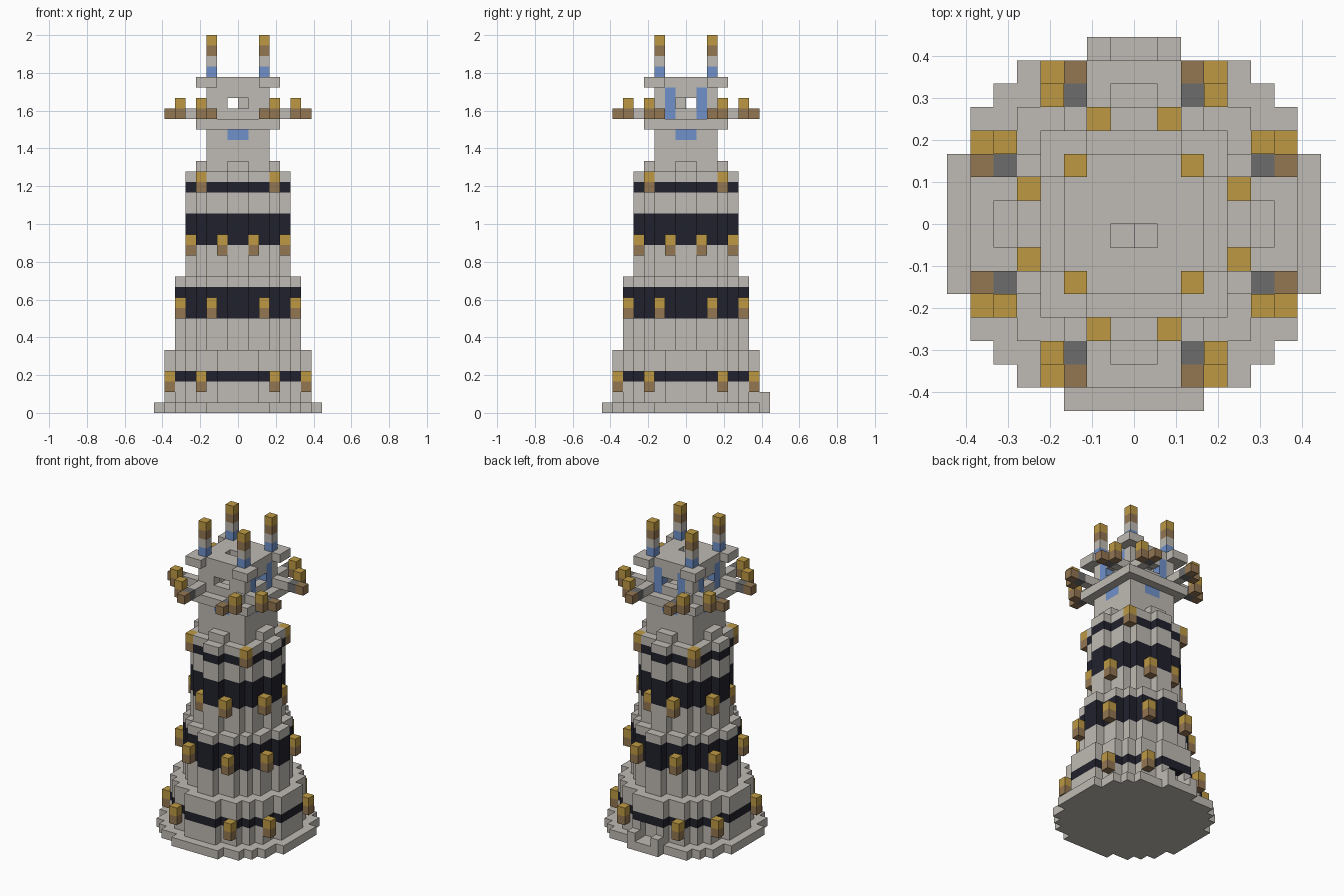
import bpy, bmesh, math
from mathutils import Vector

cube = bpy.data.objects.get("Cube")
if cube:
    bpy.data.objects.remove(cube)

U = 1 / 18                      # edge of one block


def make_material(name, rgb):
    lin = [((c / 255 + 0.055) / 1.055) ** 2.4 for c in rgb] + [1]
    m = bpy.data.materials.new(name)
    m.use_nodes = True
    m.diffuse_color = lin
    m.node_tree.nodes["Principled BSDF"].inputs["Base Color"].default_value = lin
    return m


COLOURS = {
    "stone": (191, 186, 179), "black": (32, 33, 44), "gold": (189, 153, 67),
    "wood": (147, 118, 82), "blue": (112, 145, 203), "iron": (108, 108, 108),
}
NAMES = list(COLOURS)
MATS = [make_material(n, c) for n, c in COLOURS.items()]

blocks = {}                     # cell -> (part, colour)


def ring(i):
    """Distance of a cell index from the axis, 0 for the two middle rows."""
    return i if i >= 0 else -i - 1


def put(part, colour, x, y, z):
    blocks[x, y, z] = (part, colour)


def layer(part, colour, z, inside):
    for x in range(-8, 8):
        for y in range(-8, 8):
            if inside(ring(x), ring(y)):
                put(part, colour, x, y, z)


def spread(part, colour, a, b, z):
    """One block repeated in every mirrored and swapped place."""
    layer(part, colour, z, lambda i, j: (i, j) in ((a, b), (b, a)))


def tier(part, widths, z0, z1, bands=()):
    """Stepped round storey; widths are half widths per row from the middle."""
    for z in range(z0, z1):
        layer(part, "black" if z in bands else "stone", z,
              lambda i, j: j < len(widths) and i < widths[j])


# Round storeys with dark bands
tier("base", (8, 8, 8, 7, 7, 6, 5, 3), 0, 1)
tier("lower_storey", (7, 7, 6, 6, 5, 4, 2), 1, 6, {3})
tier("middle_storey", (6, 5, 5, 4, 3, 1), 6, 13, {9, 10, 11})
tier("upper_storey", (5, 4, 4, 3, 1), 13, 23, {16, 17, 18, 21})

# Back doorway: narrowed step, two short posts and a recess
for x in (-3, 2):
    del blocks[x, 7, 0]
for x in (-2, 1):
    put("door_post", "stone", x, 7, 1)
for x in (-1, 0):
    for z in (1, 2):
        del blocks[x, 6, z]

# Wall lamps
for a, b, z in ((6, 3, 2), (5, 2, 9), (4, 1, 15), (3, 3, 21)):
    spread("wall_lamp", "wood", a, b, z)
    spread("wall_lamp", "gold", a, b, z + 1)

# Square shaft, merlons at its foot and a blue panel under the gallery
for z in range(23, 28):
    layer("shaft", "stone", z, lambda i, j: max(i, j) < 3)
spread("merlon", "stone", 3, 0, 23)
spread("shaft", "blue", 2, 0, 26)

# Gallery with bracket lamps
layer("gallery", "stone", 27, lambda i, j: max(i, j) < 4)
for a in (3, 4):
    spread("bracket", "stone", a, 2, 28)
spread("bracket", "iron", 5, 2, 28)
spread("bracket", "wood", 6, 2, 28)
spread("bracket_lamp", "wood", 5, 3, 28)
spread("bracket_lamp", "gold", 5, 3, 29)

# Hollow lantern room with a window in each wall
for z in range(28, 31):
    layer("lantern_wall", "stone", z, lambda i, j: max(i, j) == 2
          and not (z == 29 and min(i, j) == 0))
    put("inner_column", "stone", 0, -1, z)
    for k in (-2, 1):           # blue strips beside the side and back windows
        for x, y in ((2, k), (-3, k), (k, 2)):
            put("lantern_wall", "blue", x, y, z)
del blocks[0, -1, 30]

# Roof with widened corners and an opening
layer("roof", "stone", 31, lambda i, j: max(i, j) < 3 or 2 <= min(i, j) and max(i, j) < 4)
for x in (-1, 0):
    del blocks[x, -1, 31]

# Corner spires
for z, colour in enumerate(("blue", "stone", "wood", "gold"), 32):
    spread("spire", colour, 2, 2, z)


def build(part):
    """Mesh the outer faces of one part's blocks."""
    bm = bmesh.new()
    verts = {}

    def vert(p):
        key = tuple(round(c) for c in p)
        if key not in verts:
            verts[key] = bm.verts.new(Vector(key) * U)
        return verts[key]

    for cell, (owner, colour) in blocks.items():
        if owner != part:
            continue
        centre = Vector(cell) + Vector((0.5, 0.5, 0.5))
        for axis in range(3):
            for sign in (-1, 1):
                n = Vector((0, 0, 0))
                n[axis] = sign
                if tuple(int(c) for c in Vector(cell) + n) in blocks:
                    continue
                u = Vector((0, 0, 0))
                u[(axis + 1) % 3] = 1
                v = n.cross(u)
                corners = [centre + (n + s * u + t * v) / 2
                           for s, t in ((-1, -1), (1, -1), (1, 1), (-1, 1))]
                f = bm.faces.new([vert(p) for p in corners])
                f.material_index = NAMES.index(colour)
    # Join flat neighbours of the same colour
    bmesh.ops.dissolve_limit(bm, angle_limit=math.radians(1), verts=bm.verts[:],
                             edges=bm.edges[:], delimit={"MATERIAL"})
    mesh = bpy.data.meshes.new(part)
    bm.to_mesh(mesh)
    bm.free()
    for m in MATS:
        mesh.materials.append(m)
    bpy.context.collection.objects.link(bpy.data.objects.new(part, mesh))


for part in dict.fromkeys(owner for owner, _ in blocks.values()):
    build(part)
